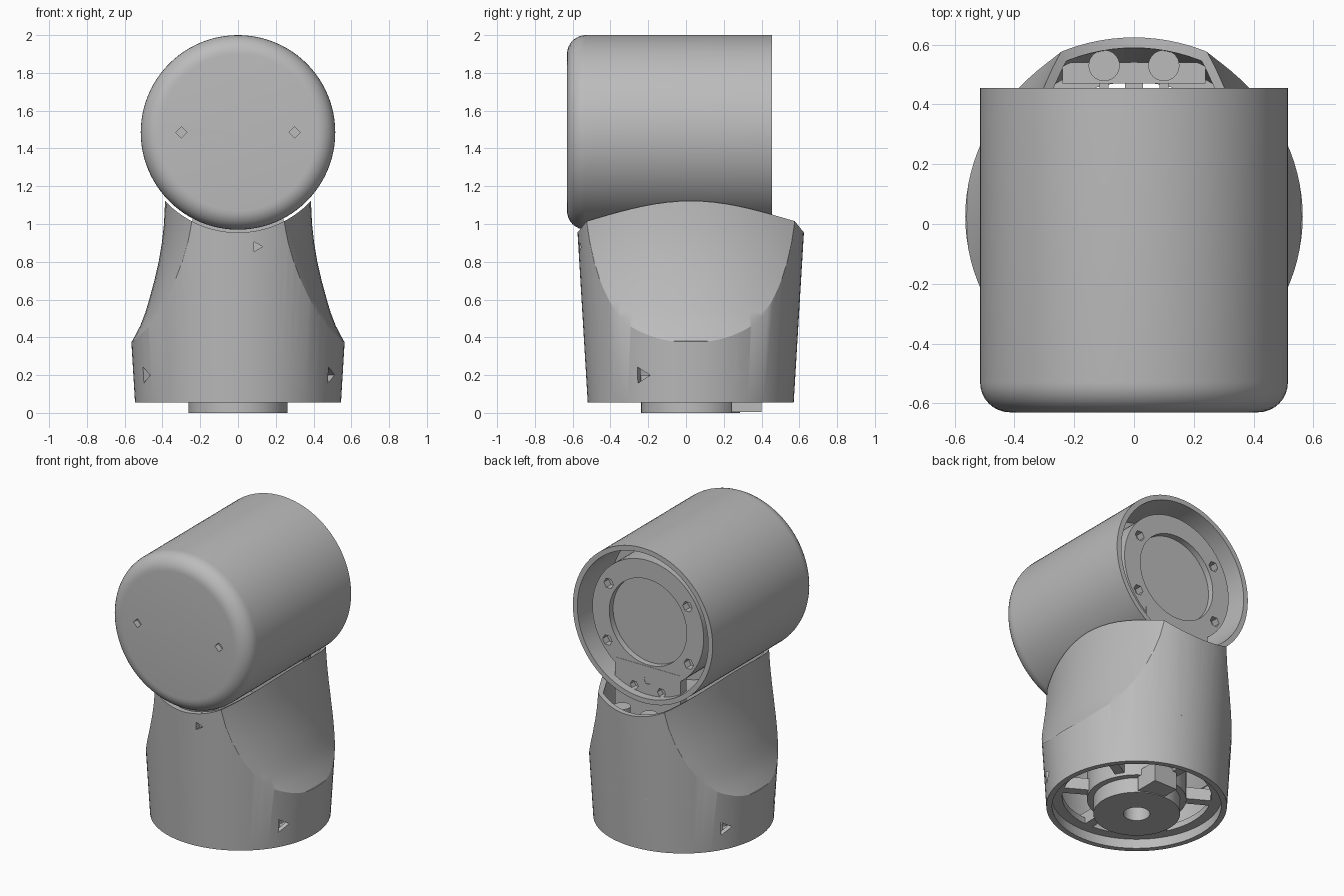
import bpy, bmesh, math
from mathutils import Matrix, Vector

cube = bpy.data.objects.get("Cube")
if cube:
    bpy.data.objects.remove(cube)

grey = bpy.data.materials.new("plain grey")
grey.use_nodes = True
grey.diffuse_color = (0.5, 0.5, 0.5, 1)
grey.node_tree.nodes["Principled BSDF"].inputs["Base Color"].default_value = (0.5, 0.5, 0.5, 1)

HEAD_Z = 1.485      # height of the head axis
BASE_Y = 0.025      # centre line of the base
Y_AXIS = Matrix.Translation((0, 0, HEAD_Z)) @ Matrix.Rotation(-math.pi / 2, 4, 'X')
Z_AXIS = Matrix.Translation((0, BASE_Y, 0))


def finish(name, bm):
    bmesh.ops.recalc_face_normals(bm, faces=bm.faces)
    mesh = bpy.data.meshes.new(name)
    bm.to_mesh(mesh)
    bm.free()
    mesh.materials.append(grey)
    ob = bpy.data.objects.new(name, mesh)
    bpy.context.collection.objects.link(ob)
    return ob


def lathe(name, profile, matrix, steps=72):
    """Revolve closed (radius, height) points about the local z axis."""
    bm = bmesh.new()
    vs = [bm.verts.new((r, 0, h)) for r, h in profile]
    es = [bm.edges.new((vs[i - 1], vs[i])) for i in range(len(vs))]
    bmesh.ops.spin(bm, geom=vs + es, cent=(0, 0, 0), axis=(0, 0, 1),
                   angle=math.tau, steps=steps, use_merge=True)
    bmesh.ops.remove_doubles(bm, verts=bm.verts, dist=0.0001)
    # the profile edge lying on the axis collapses to a loose wire
    loose = [e for e in bm.edges if not e.link_faces]
    bmesh.ops.delete(bm, geom=loose, context='EDGES')
    bm.transform(matrix)
    return finish(name, bm)


def rod(name, r, h0, h1, matrix, steps=32):
    return lathe(name, [(0, h0), (r, h0), (r, h1), (0, h1)], matrix, steps)


def box(name, lo, hi):
    bm = bmesh.new()
    lo, hi = Vector(lo), Vector(hi)
    bmesh.ops.create_cube(bm, size=1)
    bm.transform(Matrix.Translation((lo + hi) / 2) @ Matrix.Diagonal((*(hi - lo), 1)))
    return finish(name, bm)


def boolean(ob, tool, op='DIFFERENCE'):
    mod = ob.modifiers.new("cut", 'BOOLEAN')
    mod.object, mod.operation, mod.solver = tool, op, 'EXACT'
    bpy.context.view_layer.objects.active = ob
    bpy.ops.object.modifier_apply(modifier=mod.name)
    bpy.data.objects.remove(tool)


def pocket(ob, point, direction, r=0.04, depth=0.06, sides=3):
    """Small straight-sided hole sunk along a direction."""
    turn = Vector(direction).to_track_quat('Z', 'Y').to_matrix().to_4x4()
    boolean(ob, rod("cutter", r, -depth, depth, Matrix.Translation(point) @ turn, sides))


# ---- base shell: tapered tube with scooped sides and a cradle for the head
SCOOP = [(-0.3, 0.9), (0.36, 0.6), (0.38, 0.56), (0.46, 0.518), (0.53, 0.491), (0.6, 0.47),
         (0.7, 0.443), (0.8, 0.42), (0.9, 0.403), (1.0, 0.392), (1.25, 0.38)]


def scoop_body(offset):
    """Lens-shaped loft whose sides bow in along y and narrow with height."""
    bm = bmesh.new()
    ys = [-0.75 + 1.5 * i / 24 for i in range(25)]
    bow = 1.11
    rings = []
    for z, half in SCOOP:
        xs = [half - offset - bow + math.sqrt(bow * bow - y * y) for y in ys]
        pts = list(zip(xs, ys)) + [(-x, y) for x, y in zip(xs[::-1], ys[::-1])]
        rings.append([bm.verts.new((x, y + BASE_Y, z)) for x, y in pts])
    for a, b in zip(rings, rings[1:]):
        for i in range(len(a)):
            bm.faces.new((a[i - 1], a[i], b[i], b[i - 1]))
    bm.faces.new(rings[0])
    bm.faces.new(rings[-1])
    return finish("cutter", bm)


def base_solid(name, z0, z1, offset):
    slope = 0.06
    profile = [(0, z0), (0.542 + slope * z0 - offset, z0), (0.542 + slope * z1 - offset, z1), (0, z1)]
    ob = lathe(name, profile, Z_AXIS, 96)
    boolean(ob, scoop_body(offset), 'INTERSECT')
    return ob


base = base_solid("base_shell", 0.055, 1.2, 0)
boolean(base, base_solid("cutter", -0.1, 1.23, 0.035))
boolean(base, rod("cutter", 0.53, -1, 1, Y_AXIS, 96))
for x, y in ((0.5, -0.24), (0.49, 0.29), (-0.5, -0.24), (-0.49, 0.29)):
    pocket(base, (x, y, 0.2), (x, y - BASE_Y, 0), 0.05)
for x in (-0.13, 0.13):
    pocket(base, (x, 0.61, 0.92), (0, 1, 0))
pocket(base, (0.1, -0.57, 0.88), (0, -1, 0), 0.03)

# ---- head: round-nosed cup open at the back
nose = [(0.415 + 0.1 * math.sin(a), -0.53 - 0.1 * math.cos(a))
        for a in [math.pi / 2 * i / 8 for i in range(9)]]
head = lathe("head_shell", [(0, -0.63)] + nose +
             [(0.515, 0.455), (0.482, 0.455), (0.482, 0.1), (0, 0.1)], Y_AXIS, 96)
for x in (-0.3, 0.3):
    pocket(head, (x, -0.63, 1.485), (0, -1, 0), 0.03, 0.04, 4)

# ---- motor mount inside the back of the head
mount = lathe("motor_ring", [(0, 0.09), (0.41, 0.09), (0.41, 0.4), (0.285, 0.4),
                             (0.285, 0.36), (0, 0.36)], Y_AXIS)
for x, z in ((0.29, 0.18), (-0.29, 0.18), (0.3, -0.2), (-0.3, -0.2)):
    pocket(mount, (x, 0.4, HEAD_Z + z), (0, 1, 0), 0.035, 0.05, 6)
neck = box("neck_plate", (-0.24, 0.34, 0.7), (0.24, 0.402, 1.19))
for x, z in ((0, 1.1), (-0.1, 1.04), (0.1, 1.04)):
    pocket(neck, (x, 0.4, z), (0, 1, 0), 0.03, 0.04, 6)

# ---- fasteners and cross bar behind the neck
box("neck_cross_bar", (-0.24, 0.47, 0.78), (0.24, 0.54, 0.83))
for side, x in (("right", -0.1), ("left", 0.1)):
    rod(side + "_post", 0.052, 0.4, 0.95, Matrix.Translation((x, 0.53, 0)))
    box(side + "_neck_rib", (x - 0.015, 0.39, 0.5), (x + 0.015, 0.5, 0.82))

# ---- output flange and the frame that carries it
flange = lathe("output_flange", [(0.08, 0), (0.262, 0), (0.262, 0.1), (0.08, 0.1)], Z_AXIS)
for i in range(12):
    a = math.tau * i / 12
    pocket(flange, (0.195 * math.cos(a), BASE_Y + 0.195 * math.sin(a), 0), (0, 0, 1), 0.016, 0.04, 8)
box("flange_tab", (0, 0.24, 0.005), (0.17, 0.4, 0.14))
rod("motor_body", 0.3, 0.1, 0.45, Z_AXIS, 64)
lathe("inner_ring", [(0.45, 0.12), (0.52, 0.12), (0.52, 0.16), (0.45, 0.16)], Z_AXIS)
for i in range(6):
    arm = box("frame_arm", (0.27, -0.03, 0.12), (0.5, 0.03, 0.2))
    arm.data.transform(Z_AXIS @ Matrix.Rotation(math.tau * (i + 0.5) / 6, 4, 'Z'))

# ---- smooth rounded surfaces, keep hard edges
bpy.ops.object.select_all(action='DESELECT')
for ob in bpy.context.scene.objects:
    if ob.type == 'MESH':
        ob.select_set(True)
        bpy.context.view_layer.objects.active = ob
bpy.ops.object.shade_smooth_by_angle(angle=math.radians(30))
